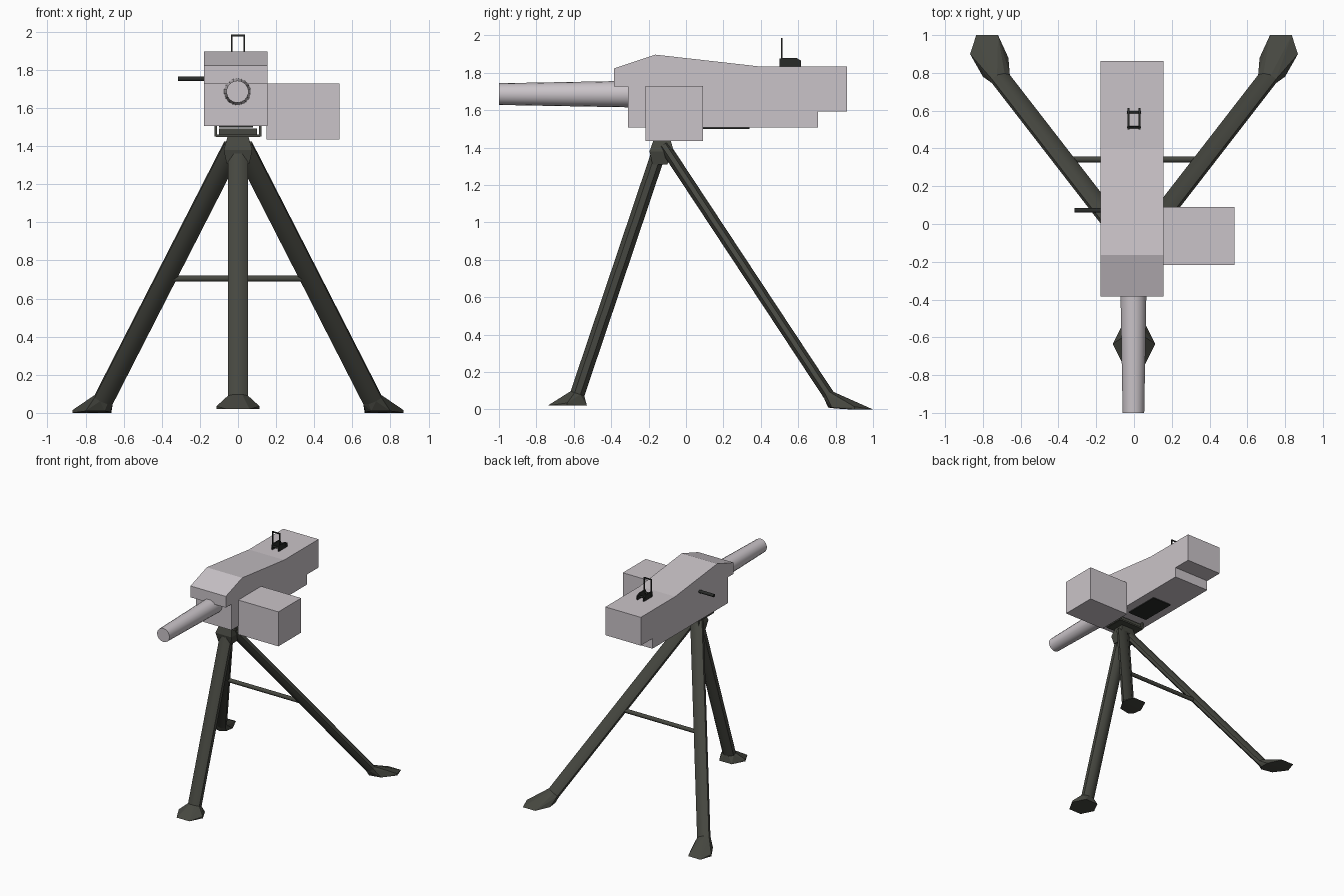
import bpy, bmesh, math
from mathutils import Vector

if "Cube" in bpy.data.objects:
    bpy.data.objects.remove(bpy.data.objects["Cube"])


def material(name, rgb):
    m = bpy.data.materials.new(name)
    m.diffuse_color = (*rgb, 1)
    m.use_nodes = True
    m.node_tree.nodes["Principled BSDF"].inputs["Base Color"].default_value = m.diffuse_color
    return m


GREY = material("pale grey", (0.59, 0.55, 0.58))
OLIVE = material("dark olive", (0.062, 0.064, 0.052))
BLACK = material("black metal", (0.022, 0.024, 0.022))


def finish(name, bm, mat, smooth=False):
    bmesh.ops.recalc_face_normals(bm, faces=bm.faces)
    me = bpy.data.meshes.new(name)
    bm.to_mesh(me)
    bm.free()
    me.materials.append(mat)
    ob = bpy.data.objects.new(name, me)
    bpy.context.collection.objects.link(ob)
    if smooth:
        bpy.context.view_layer.objects.active = ob
        ob.select_set(True)
        bpy.ops.object.shade_smooth_by_angle(angle=math.radians(46))
        ob.select_set(False)
    return ob


def box(name, lo, hi, mat):
    bm = bmesh.new()
    bmesh.ops.create_cube(bm, size=1)
    for v in bm.verts:
        v.co = Vector([lo[i] + (v.co[i] + 0.5) * (hi[i] - lo[i]) for i in range(3)])
    return finish(name, bm, mat)


def extrude_x(name, profile, x0, x1, mat):
    """Side profile of (y, z) points extruded along x."""
    bm = bmesh.new()
    f = bm.faces.new([bm.verts.new((x0, y, z)) for y, z in profile])
    ext = bmesh.ops.extrude_face_region(bm, geom=[f])
    vs = [g for g in ext["geom"] if isinstance(g, bmesh.types.BMVert)]
    bmesh.ops.translate(bm, verts=vs, vec=(x1 - x0, 0, 0))
    return finish(name, bm, mat)


def ring(c, d, w, t, n):
    """Elliptical ring round c, across direction d, widest along x."""
    u = Vector((1, 0, 0))
    if abs(d.x) > 0.9:
        u = Vector((0, 1, 0))
    u = (u - u.dot(d) * d).normalized()
    v = d.cross(u)
    return [c + u * w * math.cos(a) + v * t * math.sin(a)
            for a in [2 * math.pi * (i + 0.5) / n for i in range(n)]]


def tube(name, a, b, size0, size1, n, mat):
    a, b = Vector(a), Vector(b)
    d = (b - a).normalized()
    bm = bmesh.new()
    r0 = [bm.verts.new(p) for p in ring(a, d, *size0, n)]
    r1 = [bm.verts.new(p) for p in ring(b, d, *size1, n)]
    for i in range(n):
        j = (i + 1) % n
        bm.faces.new((r0[i], r0[j], r1[j], r1[i]))
    bm.faces.new(r0)
    bm.faces.new(r1)
    return finish(name, bm, mat, True)


def hull(name, pts, mat):
    bm = bmesh.new()
    for p in pts:
        bm.verts.new(p)
    res = bmesh.ops.convex_hull(bm, input=bm.verts)
    junk = [g for g in res["geom_interior"] if isinstance(g, bmesh.types.BMVert)]
    bmesh.ops.delete(bm, geom=junk, context="VERTS")
    return finish(name, bm, mat)


# Receiver, feed box and barrel
extrude_x("receiver", [(-0.385, 1.727), (-0.385, 1.823), (-0.165, 1.897), (0.10, 1.867),
                       (0.40, 1.833), (0.862, 1.833), (0.862, 1.593), (0.706, 1.593),
                       (0.706, 1.507), (-0.31, 1.507), (-0.31, 1.727)], -0.178, 0.155, GREY)
box("feed_box", (0.15, -0.217, 1.435), (0.532, 0.09, 1.728), GREY)
tube("barrel", (-0.003, -1, 1.686), (-0.003, -0.29, 1.686),
     (0.058, 0.058), (0.071, 0.071), 18, GREY)

# Charging handle on the left
tube("charging_handle", (-0.316, 0.072, 1.753), (-0.17, 0.072, 1.753),
     (0.013, 0.013), (0.013, 0.013), 8, BLACK)

# Underside plate and mounting cradle
box("underside_plate", (-0.10, 0.03, 1.499), (0.08, 0.34, 1.508), BLACK)
box("cradle_base", (-0.115, -0.2, 1.448), (0.115, -0.03, 1.462), OLIVE)
for side, s in (("left", -1), ("right", 1)):
    box("cradle_lip_" + side, (s * 0.117 - 0.006, -0.2, 1.45),
        (s * 0.117 + 0.006, -0.03, 1.508), OLIVE)
box("cradle_block", (-0.1, -0.19, 1.46), (0.1, -0.04, 1.492), OLIVE)

# Tripod head
hull("tripod_head",
     [(x, y, 1.45) for x in (-0.055, 0.055) for y in (-0.17, -0.085)] +
     [(x, y, 1.38) for x in (-0.075, 0.075) for y in (-0.195, -0.065)] +
     [(x, y, 1.31) for x in (-0.06, 0.06) for y in (-0.18, -0.1)], OLIVE)

# Front leg and foot
top, foot = Vector((0, -0.13, 1.42)), Vector((0, -0.58, 0.085))
tube("front_leg", top, foot, (0.057, 0.042), (0.057, 0.042), 8, OLIVE)
d = (foot - top).normalized()
hull("front_foot", ring(foot, d, 0.057, 0.042, 8) +
     [(x, y, 0.02) for x, y in ((-0.06, -0.74), (0.06, -0.74), (0.113, -0.635),
                               (0.06, -0.53), (-0.06, -0.53), (-0.113, -0.635))] +
     [(-0.113, -0.635, 0.035), (0.113, -0.635, 0.035)], OLIVE)

# Mirrored rear legs and feet
for side, s in (("left", -1), ("right", 1)):
    top, foot = Vector((s * 0.025, -0.11, 1.40)), Vector((s * 0.705, 0.768, 0.07))
    d = (foot - top).normalized()
    tube("rear_leg_" + side, top, foot, (0.056, 0.033), (0.056, 0.033), 8, OLIVE)
    hull("rear_foot_" + side, ring(foot, d, 0.056, 0.033, 8) +
         [(s * x, y, z) for x, y, z in ((0.70, 0.76, 0.01), (0.67, 0.80, 0.005),
                                        (0.665, 0.88, 0), (0.72, 1.0, 0), (0.835, 1.0, 0),
                                        (0.868, 0.90, 0.0), (0.868, 0.90, 0.015),
                                        (0.80, 0.78, 0.01))], OLIVE)

# Brace between the rear legs
tube("rear_brace", (-0.35, 0.342, 0.705), (0.35, 0.342, 0.705),
     (0.017, 0.017), (0.017, 0.017), 8, OLIVE)

# Rear sight: two rails, two pins and an upright frame
for side, s in (("left", -1), ("right", 1)):
    x = s * 0.029
    extrude_x("sight_rail_" + side,
              [(0.50, 1.83), (0.50, 1.875), (0.525, 1.88), (0.59, 1.88), (0.615, 1.865),
               (0.615, 1.83)], x - 0.005, x + 0.005, BLACK)
    box("sight_post_" + side, (s * 0.033 - 0.004, 0.507, 1.84),
        (s * 0.033 + 0.004, 0.516, 1.985), BLACK)
box("sight_top_bar", (-0.037, 0.507, 1.977), (0.037, 0.516, 1.985), BLACK)
for i, y in enumerate((0.512, 0.592)):
    w = 0.028 if i == 0 else 0.038
    tube("sight_pin_%d" % i, (-w, y, 1.858), (w, y, 1.858),
         (0.008, 0.008), (0.008, 0.008), 8, BLACK)
